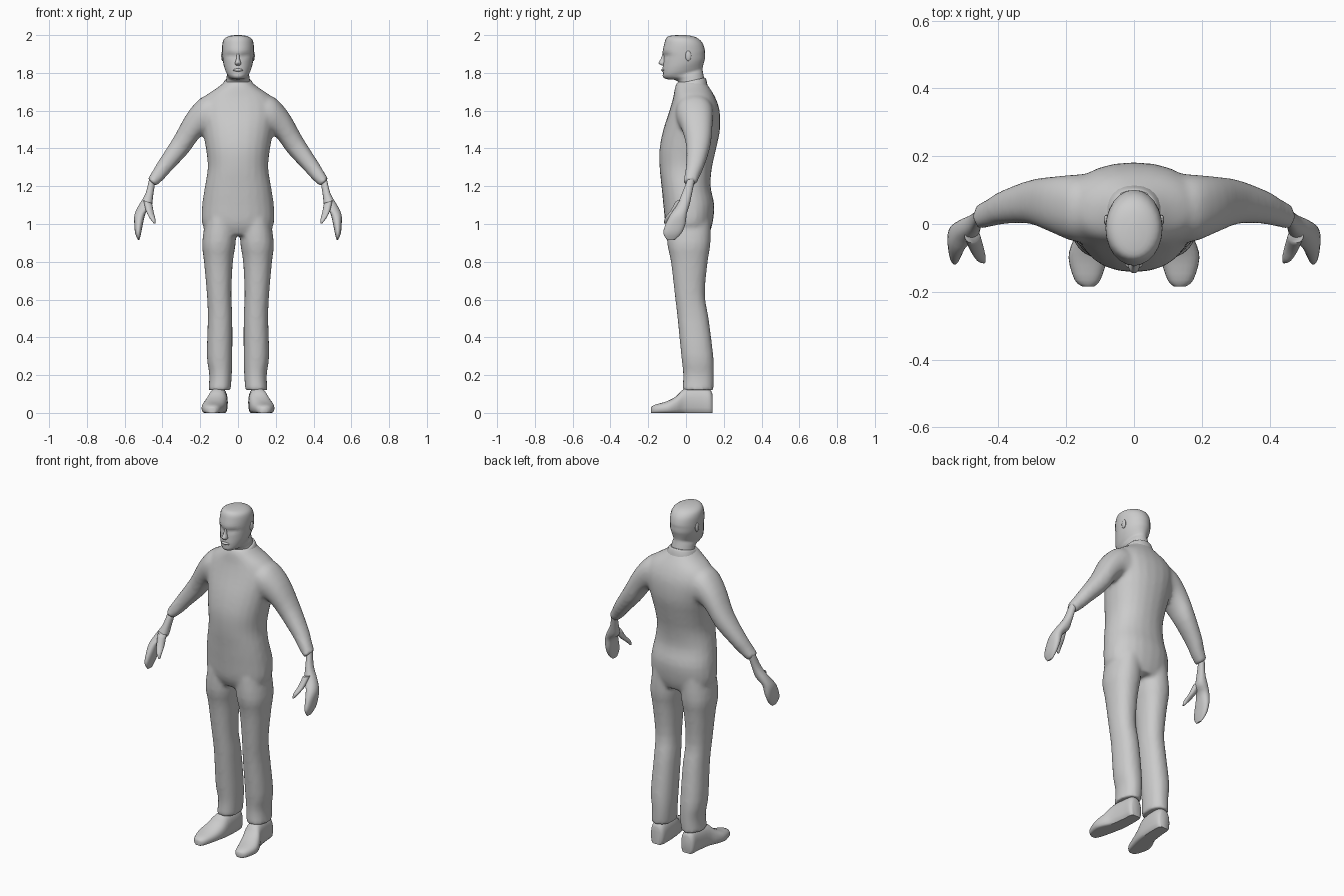
import bpy, bmesh, math
from mathutils import Vector

cube = bpy.data.objects.get("Cube")
if cube:
    bpy.data.objects.remove(cube)

clay = bpy.data.materials.new("light grey")
clay.use_nodes = True
GREY = (0.6, 0.6, 0.6, 1)
clay.diffuse_color = GREY
clay.node_tree.nodes["Principled BSDF"].inputs["Base Color"].default_value = GREY

SEGMENTS = 24


def ring(center, u, v, power=1.0):
    """Closed cross-section spanned by the half-axes u and v."""
    points = []
    for i in range(SEGMENTS):
        a = math.tau * i / SEGMENTS
        c, s = math.cos(a), math.sin(a)
        points.append(center + u * math.copysign(abs(c) ** power, c)
                      + v * math.copysign(abs(s) ** power, s))
    return points


def trunk_ring(half_width, y_front, z_front, y_back, z_back, x=0.0, power=0.9):
    """Section across an upright part, given by its front and back points."""
    front, back = Vector((x, y_front, z_front)), Vector((x, y_back, z_back))
    return ring((front + back) / 2, Vector((half_width, 0, 0)), (back - front) / 2, power)


def limb_ring(x_out, z_out, x_in, z_in, y_front, y_back):
    """Section across a slanted limb, given by its outer and inner points."""
    y = (y_front + y_back) / 2
    outer, inner = Vector((x_out, y, z_out)), Vector((x_in, y, z_in))
    return ring((outer + inner) / 2, (outer - inner) / 2,
                Vector((0, (y_back - y_front) / 2, 0)), 0.9)


def refine(rings, steps=3):
    """Insert smoothly interpolated sections between the given ones."""
    result = []
    last = len(rings) - 1
    for i in range(last):
        p, q, r, s = (rings[max(i - 1, 0)], rings[i], rings[i + 1], rings[min(i + 2, last)])
        for k in range(steps):
            t = k / steps
            result.append([b + ((c - a) * t + (a * 2 - b * 5 + c * 4 - d) * t ** 2
                                + (b * 3 - a - c * 3 + d) * t ** 3) / 2
                           for a, b, c, d in zip(p, q, r, s)])
    return result + [rings[-1]]


def loft(bm, rings, side=1, steps=3):
    """Skin the sections and cap both ends; side -1 builds the mirrored copy."""
    rows = [[bm.verts.new((p.x * side, p.y, p.z)) for p in points]
            for points in refine(rings, steps)]
    for low, high in zip(rows, rows[1:]):
        for i in range(SEGMENTS):
            j = (i + 1) % SEGMENTS
            bm.faces.new((low[i], low[j], high[j], high[i]))
    bm.faces.new(rows[0])
    bm.faces.new(rows[-1])


def finish(name, bm, angle=50):
    bmesh.ops.recalc_face_normals(bm, faces=bm.faces)
    mesh = bpy.data.meshes.new(name)
    bm.to_mesh(mesh)
    bm.free()
    mesh.materials.append(clay)
    obj = bpy.data.objects.new(name, mesh)
    bpy.context.collection.objects.link(obj)
    bpy.ops.object.select_all(action="DESELECT")
    obj.select_set(True)
    bpy.context.view_layer.objects.active = obj
    bpy.ops.object.shade_smooth_by_angle(angle=math.radians(angle))
    return obj


# Clothed body: torso, sleeves and trouser legs fused into one skin
TORSO = [  # half width, front y, back y, height
    (.15, -.08, .12, .94), (.19, -.108, .14, 1.0), (.19, -.12, .15, 1.1),
    (.175, -.13, .13, 1.2), (.16, -.14, .138, 1.3), (.17, -.14, .16, 1.4),
    (.188, -.12, .18, 1.5), (.205, -.088, .178, 1.6), (.18, -.068, .155, 1.67),
    (.105, -.058, .122, 1.725), (.068, -.045, .1, 1.755)]
SLEEVE = [  # outer x z, inner x z, front y, back y
    (.14, 1.69, .1, 1.46, -.06, .15), (.2, 1.665, .165, 1.48, -.05, .145),
    (.27, 1.585, .21, 1.45, -.025, .14), (.34, 1.46, .265, 1.375, 0, .13),
    (.418, 1.338, .35, 1.285, 0, .098), (.45, 1.285, .395, 1.235, -.008, .075),
    (.478, 1.238, .435, 1.2, -.015, .058)]
LEG = [  # inner x, outer x, front y, back y, height
    (.01, .17, -.1, .13, 1.03), (.012, .19, -.1, .13, .9),
    (.027, .18, -.08, .115, .8), (.035, .165, -.06, .1, .63),
    (.03, .16, -.045, .12, .5), (.03, .165, -.025, .145, .3),
    (.033, .152, -.015, .148, .2), (.038, .157, -.02, .145, .12)]

bm = bmesh.new()
loft(bm, [trunk_ring(w, f, z, b, z) for w, f, b, z in TORSO])
for side in (1, -1):
    loft(bm, [limb_ring(*row) for row in SLEEVE], side)
    loft(bm, [trunk_ring((o - i) / 2, f, z, b, z, (o + i) / 2) for i, o, f, b, z in LEG], side)
body = finish("clothed_body", bm)
remesh = body.modifiers.new("fuse", "REMESH")
remesh.mode = "VOXEL"
remesh.voxel_size = 0.011
remesh.use_smooth_shade = True
soften = body.modifiers.new("soften", "SMOOTH")
soften.factor = 0.5
soften.iterations = 6

# Head and neck
HEAD = [  # half width, front y z, back y z
    (.075, -.035, 1.68, .105, 1.7), (.064, -.04, 1.745, .097, 1.765),
    (.06, -.06, 1.763, .09, 1.8), (.058, -.108, 1.768, .088, 1.82),
    (.066, -.125, 1.787, .09, 1.835), (.075, -.124, 1.82, .095, 1.855),
    (.08, -.121, 1.85, .1, 1.875), (.083, -.119, 1.88, .1, 1.9),
    (.084, -.124, 1.91, .1, 1.92), (.083, -.116, 1.95, .09, 1.953),
    (.074, -.107, 1.98, .07, 1.978), (.05, -.09, 1.995, .04, 1.993),
    (.015, -.05, 2.0, 0, 2.0)]
bm = bmesh.new()
loft(bm, [trunk_ring(*row, power=1) for row in HEAD])
for v in bm.verts:
    if v.co.y < -.05:  # eye sockets and the hollow under the lower lip
        eye = ((abs(v.co.x) - .034) / .02) ** 2 + ((v.co.z - 1.893) / .014) ** 2
        lip = (v.co.x / .03) ** 2 + ((v.co.z - 1.798) / .008) ** 2
        v.co.y += .011 * math.exp(-eye) + .006 * math.exp(-lip)
finish("head", bm)


def ellipsoid(name, center, radii):
    bm = bmesh.new()
    bmesh.ops.create_uvsphere(bm, u_segments=12, v_segments=8, radius=1)
    bmesh.ops.scale(bm, vec=radii, verts=bm.verts)
    bmesh.ops.translate(bm, vec=center, verts=bm.verts)
    return finish(name, bm)


ellipsoid("lips", (0, -.12, 1.815), (.026, .012, .008))

# Nose: narrow bridge widening to the tip
bm = bmesh.new()
loft(bm, [trunk_ring(*row) for row in (
    (.006, -.122, 1.908, -.1, 1.908), (.009, -.133, 1.875, -.1, 1.875),
    (.016, -.145, 1.852, -.1, 1.852), (.012, -.13, 1.84, -.1, 1.84))])
finish("nose", bm)

# Collar hugging the neck
bm = bmesh.new()
loft(bm, [trunk_ring(*row) for row in (
    (.09, -.058, 1.7, .115, 1.73), (.076, -.052, 1.735, .107, 1.765),
    (.069, -.045, 1.742, .1, 1.775))], steps=2)
finish("collar", bm)

HAND = [  # outer x z, inner x z, front y, back y
    (.47, 1.24, .44, 1.21, .005, .045), (.49, 1.16, .45, 1.145, -.025, .03),
    (.525, 1.1, .457, 1.095, -.05, .018), (.548, 1.05, .488, 1.06, -.08, .004),
    (.549, 1.0, .503, 1.0, -.108, -.003), (.544, .95, .513, .95, -.12, -.025),
    (.53, .916, .522, .916, -.1, -.06)]
THUMB = [
    (.5, 1.125, .455, 1.11, -.055, -.01), (.487, 1.07, .446, 1.06, -.085, -.042),
    (.467, 1.03, .438, 1.03, -.112, -.08), (.446, 1.003, .438, 1.003, -.116, -.104)]
SHOE = [  # y, centre x, half width, top z
    (-.185, .135, .016, .03), (-.165, .137, .038, .043), (-.1, .135, .058, .062),
    (-.05, .122, .058, .09), (-.005, .108, .051, .13), (.08, .1, .046, .135),
    (.125, .1, .042, .125), (.14, .1, .03, .1)]

for side, label in ((1, "left"), (-1, "right")):
    # Hand with a separate thumb
    for part, rows in (("hand", HAND), ("thumb", THUMB)):
        bm = bmesh.new()
        loft(bm, [limb_ring(*row) for row in rows], side)
        finish(f"{label}_{part}", bm, 60)

    # Shoe with a flattened sole
    bm = bmesh.new()
    loft(bm, [ring(Vector((x, y, top * .4)), Vector((w, 0, 0)), Vector((0, 0, top * .6)), .85)
              for y, x, w, top in SHOE], side)
    for v in bm.verts:
        v.co.z = max(v.co.z, 0)
    finish(f"{label}_shoe", bm)

    ellipsoid(f"{label}_ear", (side * .082, .012, 1.89), (.007, .016, .027))
